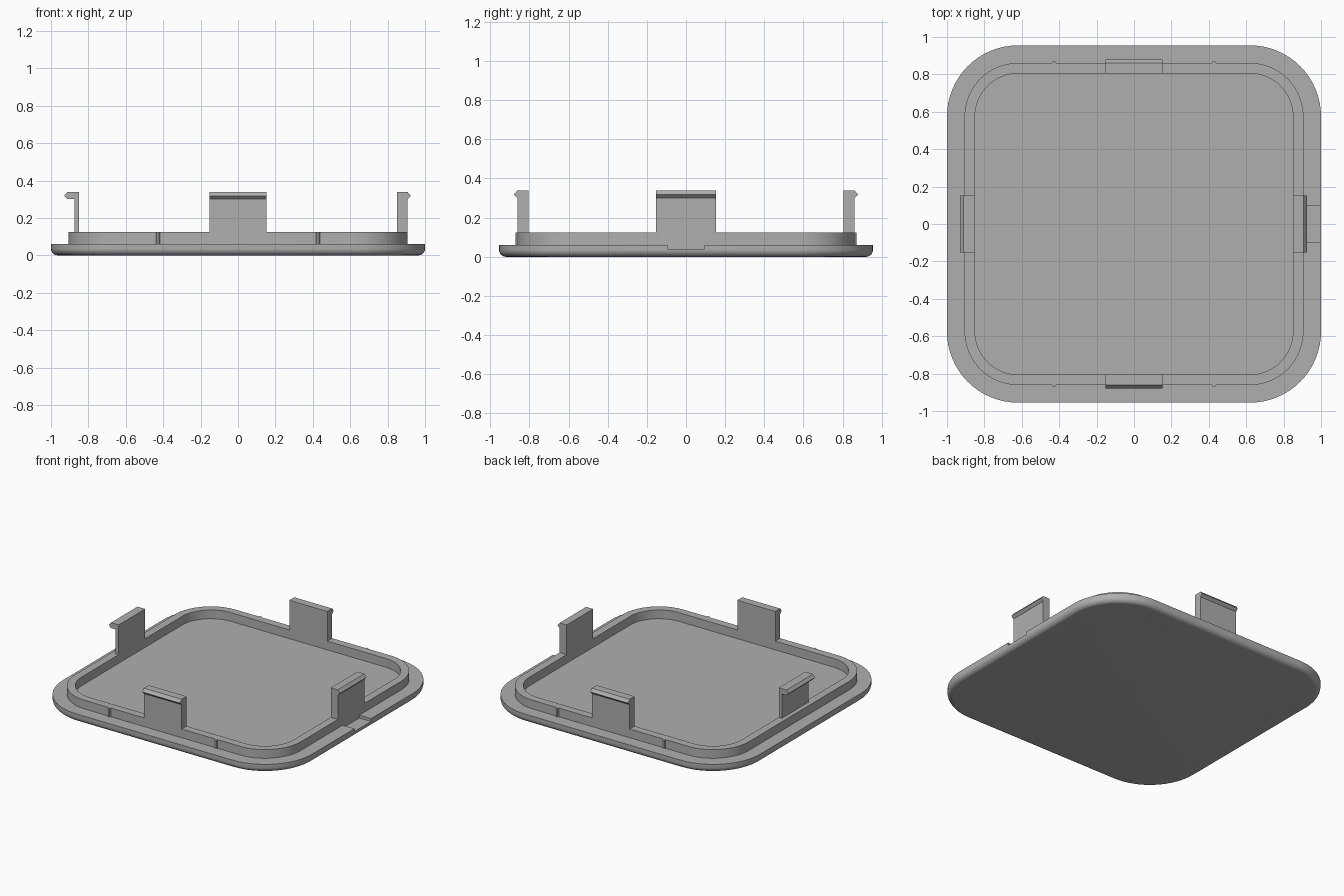
import bpy, bmesh, math
from mathutils import Matrix

if "Cube" in bpy.data.objects:
    bpy.data.objects.remove(bpy.data.objects["Cube"])

grey = bpy.data.materials.new("plain grey")
grey.use_nodes = True
grey.diffuse_color = (0.43, 0.43, 0.43, 1)
grey.node_tree.nodes["Principled BSDF"].inputs["Base Color"].default_value = grey.diffuse_color

HALF_X, HALF_Y, CORNER = 1.0, 0.955, 0.38
PLATE_TOP, RIM_TOP, CLIP_TOP = 0.061, 0.124, 0.339
RIM_INSET, RIM_WIDTH = 0.094, 0.056
RIM_X, RIM_Y = HALF_X - RIM_INSET, HALF_Y - RIM_INSET


def finish(bm, name, smooth=False):
    bmesh.ops.recalc_face_normals(bm, faces=bm.faces)
    mesh = bpy.data.meshes.new(name)
    bm.to_mesh(mesh)
    bm.free()
    mesh.materials.append(grey)
    obj = bpy.data.objects.new(name, mesh)
    bpy.context.collection.objects.link(obj)
    bpy.ops.object.select_all(action="DESELECT")
    obj.select_set(True)
    bpy.context.view_layer.objects.active = obj
    if smooth:
        bpy.ops.object.shade_smooth_by_angle(angle=math.radians(30))
    return obj


def ring(bm, inset, z, steps=16):
    """Rounded rectangle, inset from the plate edge."""
    r = CORNER - inset
    verts = []
    for q, (sx, sy) in enumerate([(1, 1), (-1, 1), (-1, -1), (1, -1)]):
        for i in range(steps + 1):
            a = (q + i / steps) * math.pi / 2
            verts.append(bm.verts.new((sx * (HALF_X - CORNER) + r * math.cos(a),
                                       sy * (HALF_Y - CORNER) + r * math.sin(a), z)))
    return verts


def loft(name, profile, closed):
    bm = bmesh.new()
    rings = [ring(bm, inset, z) for inset, z in profile]
    pairs = list(zip(rings, rings[1:]))
    if closed:
        pairs.append((rings[-1], rings[0]))
    else:
        bm.faces.new(rings[0])
        bm.faces.new(rings[-1])
    for a, b in pairs:
        for i in range(len(a)):
            j = (i + 1) % len(a)
            bm.faces.new((a[i], a[j], b[j], b[i]))
    return finish(bm, name, True)


def prism(name, points, width, matrix):
    """Extrude an (outward, up) profile along its width, then place it."""
    bm = bmesh.new()
    face = bm.faces.new([bm.verts.new((x, -width / 2, z)) for x, z in points])
    side = bmesh.ops.extrude_face_region(bm, geom=[face])["geom"]
    bmesh.ops.translate(bm, vec=(0, width, 0),
                        verts=[v for v in side if isinstance(v, bmesh.types.BMVert)])
    bmesh.ops.transform(bm, matrix=matrix, verts=bm.verts)
    return finish(bm, name)


# Base plate with a rounded lower edge
fillet = 0.036
edge = [(fillet * (1 - math.sin(a)), fillet * (1 - math.cos(a)))
        for a in [i * math.pi / 16 for i in range(9)]]
plate = loft("base_plate", edge + [(0, PLATE_TOP)], False)

# Shallow pry notch in the left edge
bm = bmesh.new()
bmesh.ops.create_cube(bm, size=1, matrix=Matrix.Translation((RIM_X + 0.1, 0, 0.09))
                      @ Matrix.Diagonal((0.2, 0.19, 0.1, 1)))
cutter = finish(bm, "notch_cutter")
cutter.hide_render = True
cut = plate.modifiers.new("notch", "BOOLEAN")
cut.object = cutter
cut.operation = "DIFFERENCE"
cut.solver = "EXACT"
bpy.context.view_layer.objects.active = plate
bpy.ops.object.modifier_apply(modifier=cut.name)
bpy.data.objects.remove(cutter)

# Raised rim
inner = RIM_INSET + RIM_WIDTH
loft("rim", [(RIM_INSET, PLATE_TOP - 0.01), (RIM_INSET, RIM_TOP),
             (inner, RIM_TOP), (inner, PLATE_TOP - 0.01)], True)


# Snap clips: thick ones flush with the rim, and one thin one
def clip_profile(stem, tip, lip):
    return [(-RIM_WIDTH, PLATE_TOP - 0.005), (stem, PLATE_TOP - 0.005), (stem, 0.3), (lip, 0.3),
            (tip, 0.318), (lip, CLIP_TOP), (-RIM_WIDTH, CLIP_TOP)]


thick = clip_profile(0, 0.018, 0.0005)
thin = clip_profile(-0.032, 0.023, 0.006)
for name, turn, reach, profile in [("left_clip", 0, RIM_X, thick), ("back_clip", 1, RIM_Y, thick),
                                   ("right_clip", 2, RIM_X, thin), ("front_clip", 3, RIM_Y, thick)]:
    place = Matrix.Rotation(turn * math.pi / 2, 4, "Z") @ Matrix.Translation((reach, 0, 0))
    prism(name, profile, 0.304, place)

# Small upright ribs on the front and back of the rim
for side, sy in (("front", -1), ("back", 1)):
    for hand, sx in (("left", 1), ("right", -1)):
        bm = bmesh.new()
        bmesh.ops.create_cone(bm, cap_ends=True, segments=8, radius1=0.011, radius2=0.011,
                              depth=RIM_TOP - PLATE_TOP,
                              matrix=Matrix.Translation((sx * 0.428, sy * RIM_Y,
                                                         (RIM_TOP + PLATE_TOP) / 2)))
        finish(bm, f"{side}_{hand}_rib")
